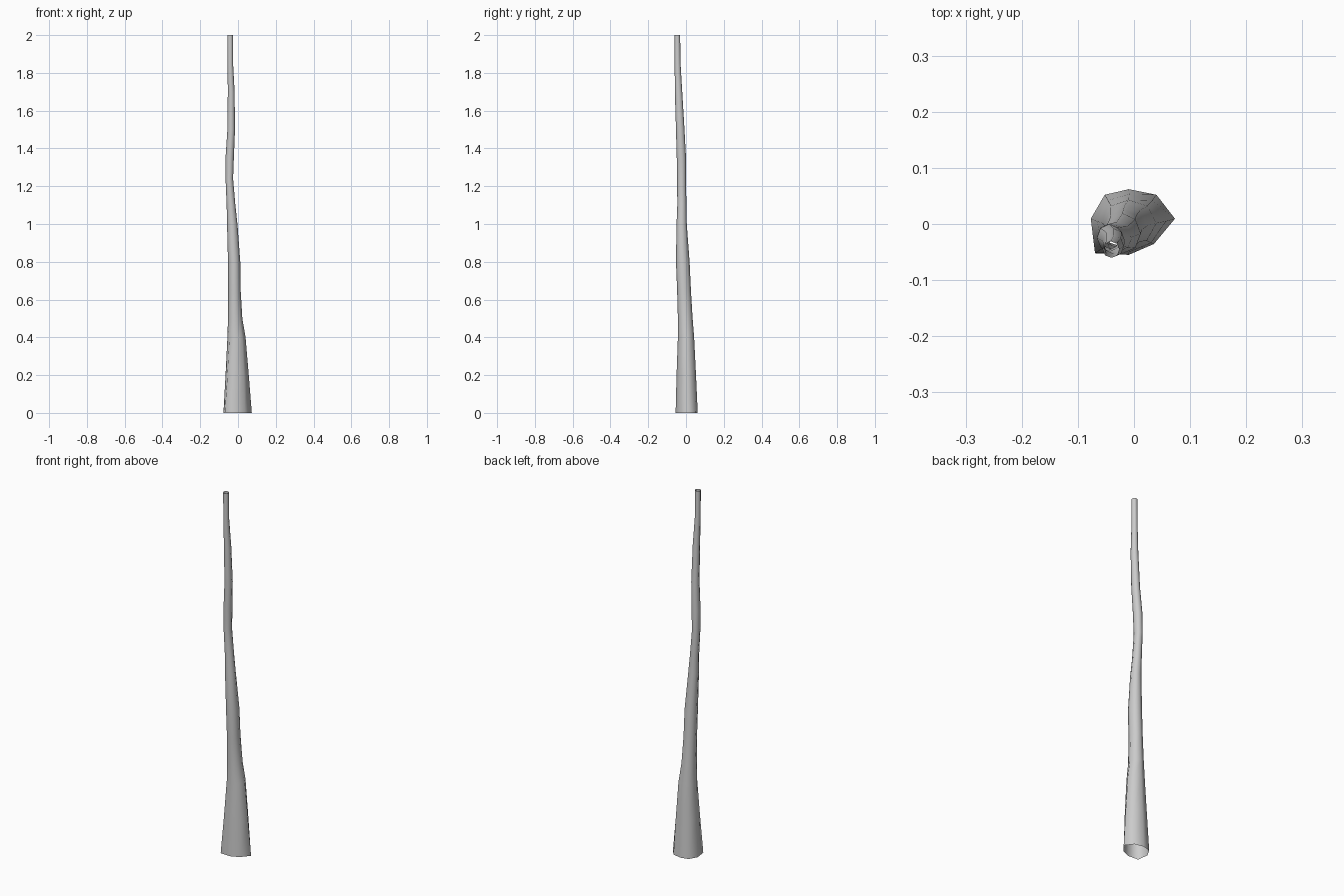
import bpy, bmesh, math

# Trunk silhouette: height, left x, right x, front y, back y
RINGS = [
    (0.00, -.077, .073, -.055, .062), (0.20, -.066, .057, -.050, .053),
    (0.40, -.056, .040, -.043, .043), (0.50, -.053, .023, -.043, .035),
    (0.65, -.052, .014, -.047, .026), (0.80, -.053, .012, -.053, .019),
    (1.00, -.058, -.003, -.050, .004), (1.10, -.060, -.014, -.046, .002),
    (1.24, -.066, -.026, -.047, .000), (1.35, -.066, -.022, -.049, .000),
    (1.50, -.056, -.016, -.053, -.008), (1.70, -.054, -.018, -.059, -.020),
    (1.85, -.055, -.026, -.060, -.029), (2.00, -.056, -.026, -.060, -.031),
]
# Uneven eight-sided outline of the flared foot, in a -1..1 box
FOOT = [(1, .1), (.56, .83), (-.1, 1), (-.67, .83),
        (-1, .1), (-.9, -.95), (-.1, -1), (.5, -.67)]
SIDES = len(FOOT)


def ring_points(z, x0, x1, y0, y1):
    foot = max(0.0, 1 - z / 0.6)
    for i, (fx, fy) in enumerate(FOOT):
        a = math.tau * i / SIDES
        u = fx * foot + math.cos(a) * (1 - foot)
        v = fy * foot + math.sin(a) * (1 - foot)
        yield ((x0 + x1) / 2 + u * (x1 - x0) / 2,
               (y0 + y1) / 2 + v * (y1 - y0) / 2, z)


# Open-ended tapered trunk
bm = bmesh.new()
loops = [[bm.verts.new(p) for p in ring_points(*r)] for r in RINGS]
for low, high in zip(loops, loops[1:]):
    for i in range(SIDES):
        j = (i + 1) % SIDES
        bm.faces.new((low[i], low[j], high[j], high[i])).smooth = True

mesh = bpy.data.meshes.new("trunk")
bm.to_mesh(mesh)
bm.free()
trunk = bpy.data.objects.new("trunk", mesh)
bpy.context.collection.objects.link(trunk)
